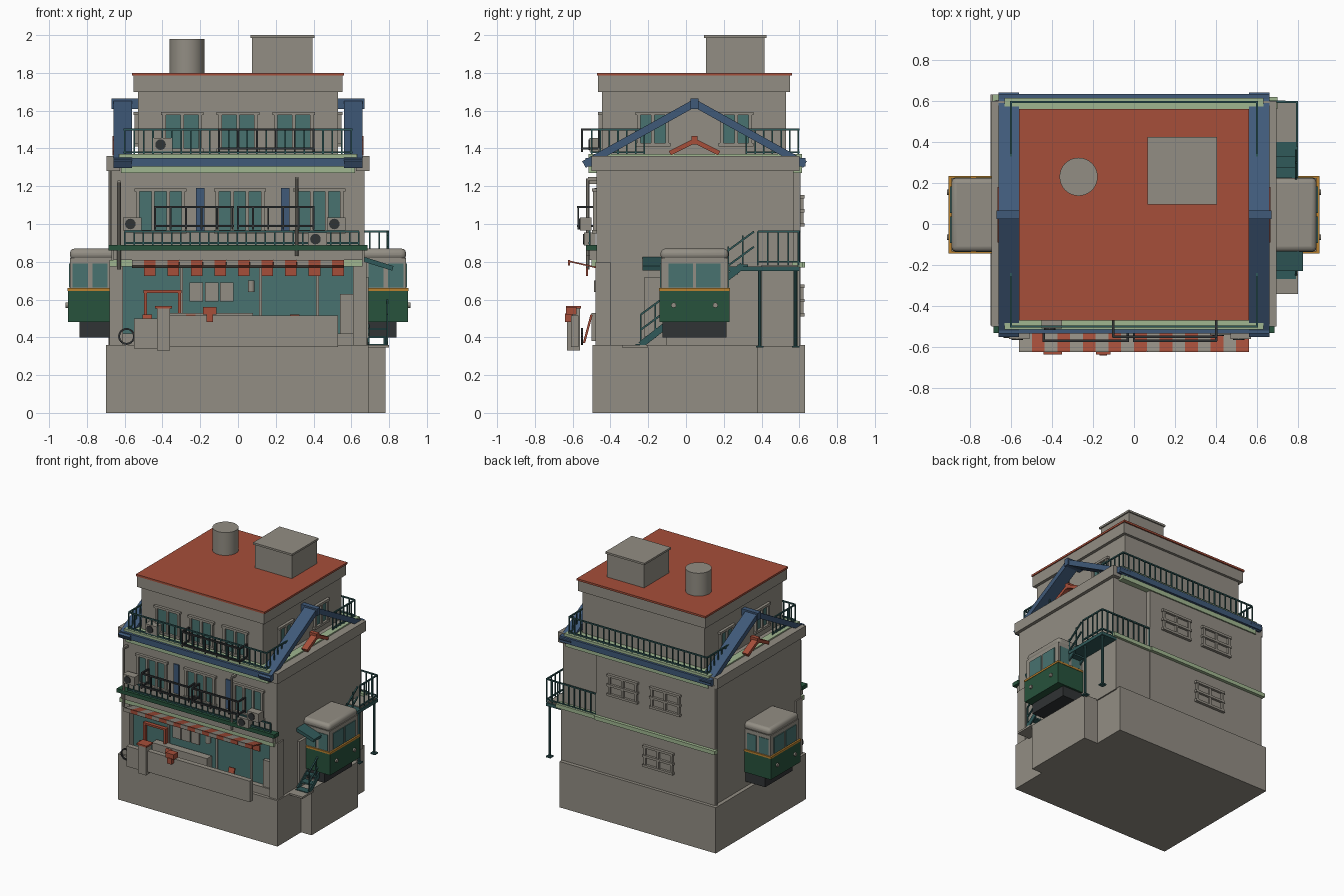
import bpy, bmesh, math
from mathutils import Matrix, Vector

cube = bpy.data.objects.get("Cube")
if cube:
    bpy.data.objects.remove(cube)


def material(name, *rgb):
    mat = bpy.data.materials.new(name)
    mat.use_nodes = True
    mat.diffuse_color = (*rgb, 1)
    mat.node_tree.nodes["Principled BSDF"].inputs["Base Color"].default_value = (*rgb, 1)
    return mat


stone = material("warm grey stone", .29, .27, .23)
red = material("brick red", .38, .077, .042)
glass = material("teal glass", .065, .17, .16)
blue = material("slate blue", .05, .1, .19)
mint = material("pale green", .35, .47, .28)
green = material("dark green", .02, .085, .045)
amber = material("amber", .48, .22, .03)
iron = material("teal iron", .03, .1, .1)
black = material("charcoal", .03, .033, .035)


class Part:
    """One named object gathered from boxes, bars and cylinders."""

    def __init__(self, name, mat, turn=0):
        self.name, self.mats, self.turn = name, [mat], turn
        self.bm = bmesh.new()

    def paint(self, verts, mat):
        mat = mat or self.mats[0]
        if mat not in self.mats:
            self.mats.append(mat)
        for face in {f for v in verts for f in v.link_faces}:
            face.material_index = self.mats.index(mat)

    def box(self, x, y, z, mat=None):
        size = Matrix.Diagonal([b - a for a, b in (x, y, z)] + [1])
        mid = Matrix.Translation([(a + b) / 2 for a, b in (x, y, z)])
        self.paint(bmesh.ops.create_cube(self.bm, size=1, matrix=mid @ size)["verts"], mat)
        return self

    def bar(self, p, q, wide=.01, thick=None, mat=None):
        p, q = Vector(p), Vector(q)
        spin = (q - p).to_track_quat("X", "Z").to_matrix().to_4x4()
        size = Matrix.Diagonal(((q - p).length, wide, thick or wide, 1))
        where = Matrix.Translation((p + q) / 2) @ spin @ size
        self.paint(bmesh.ops.create_cube(self.bm, size=1, matrix=where)["verts"], mat)
        return self

    def drum(self, p, q, r, mat=None, sides=24):
        p, q = Vector(p), Vector(q)
        spin = (q - p).to_track_quat("Z", "Y").to_matrix().to_4x4()
        made = bmesh.ops.create_cone(self.bm, cap_ends=True, segments=sides, radius1=r, radius2=r,
                                     depth=(q - p).length, matrix=Matrix.Translation((p + q) / 2) @ spin)
        self.paint(made["verts"], mat)
        return self

    def rail(self, path, low, high, gap=.05, wide=.01):
        for a, b in zip(path, path[1:]):
            a, b = Vector((*a, 0)), Vector((*b, 0))
            for h in (low + .02, high):
                self.bar(a + Vector((0, 0, h)), b + Vector((0, 0, h)), wide)
            n = max(1, round((b - a).length / gap))
            for i in range(n + 1):
                x, y, _ = a.lerp(b, i / n)
                self.bar((x, y, low), (x, y, high), wide * .8)
        return self

    def window(self, mid, wall, z, wide, panes=2, pane=None, cross=False):
        low, high = z
        a, b = mid - wide / 2, mid + wide / 2
        t = .018
        self.box((a, b), (-wall - .004, -wall + .01), z, pane or glass)
        for i in range(panes + 1):
            x = a + i * wide / panes
            self.box((x - t / 2, x + t / 2), (-wall - .018, -wall + .01), z)
        for h in (low, high) + (((low + high) / 2,) if cross else ()):
            self.box((a - t, b + t), (-wall - .022, -wall + .01), (h - t / 2, h + t / 2))

    def done(self, bevel=0, smooth=False):
        self.bm.transform(Matrix.Rotation(self.turn, 4, "Z"))
        mesh = bpy.data.meshes.new(self.name)
        self.bm.to_mesh(mesh)
        self.bm.free()
        for mat in self.mats:
            mesh.materials.append(mat)
        obj = bpy.data.objects.new(self.name, mesh)
        bpy.context.collection.objects.link(obj)
        if bevel:
            mod = obj.modifiers.new("rounded", "BEVEL")
            mod.width, mod.segments = bevel, 3
        if smooth:
            bpy.context.view_layer.objects.active = obj
            obj.select_set(True)
            bpy.ops.object.shade_smooth_by_angle()
            obj.select_set(False)


def span(half, mid=0):
    return mid - half, mid + half


# Foundation and main walls
base = Part("foundation", stone).box((-.7, .69), (-.495, .38), (0, .36))
base.box((-.7, .66), (.3, .63), (0, .36)).box((.6, .78), (-.2, .38), (0, .36)).done()
walls = Part("main_walls", stone).box(span(.67), (-.42, .57), (.35, .8))
walls.box(span(.67), (-.475, .57), (.79, 1.36)).box((-.67, .36), (.5, .605), (.35, 1.3))
for s in (-1, 1):
    walls.box(span(.035, s * .645), (-.48, -.4), (.35, .8))
    walls.box(span(.035, s * .66), (-.5, .6), (1.28, 1.36))
walls.box((.36, .67), (.5, .6), (.35, .78)).done()

# Shop front
shop = Part("shop_front", stone).box(span(.61), (-.43, -.415), (.36, .79), glass)
shop.box(span(.62), (-.47, -.41), (.35, .42))
for x in (-.3, .12, .42):
    shop.box(span(.008, x), (-.44, -.41), (.4, .79))
shop.box((.54, .61), (-.46, -.42), (.4, .63))
for x in (-.22, -.14, -.06):
    shop.box(span(.036, x), (-.45, -.44), (.59, .69))
for x in (-.49, -.31):
    shop.box(span(.008, x), (-.47, -.44), (.42, .65), red)
shop.box((-.5, -.3), (-.47, -.44), (.635, .65), red)
shop.box((-.4, .08), (-.5, -.44), (.38, .53))
shop.drum((.07, -.47, .64), (.07, -.47, .7), .018).done()

# Counter, red caps, planters and bicycle wheel
counter = Part("front_counter", stone).box((-.55, -.36), (-.6, -.56), (.34, .5))
counter.box((-.37, .53), (-.61, -.57), (.35, .515)).box((-.43, -.36), (-.63, -.56), (.33, .555))
counter.box((-.44, -.35), (-.635, -.555), (.552, .565), red)
counter.box(span(.018, -.15), (-.64, -.6), (.48, .525), red).box(span(.035, -.15), (-.635, -.58), (.52, .56), red)
for x in (-.48, -.25, .3):
    counter.bar((x, -.54, .37), (x, -.5, .52), .05, .012, red)
counter.done()
wheel = Part("bicycle_wheel", black)
ring = [(-.59 + .04 * math.cos(a), -.55, .405 + .04 * math.sin(a)) for a in [i * math.tau / 16 for i in range(17)]]
for a, b in zip(ring, ring[1:]):
    wheel.bar(a, b, .01)
wheel.done()

# Striped awning with hanging flaps
awning = Part("striped_awning", stone)
count = 18
for i in range(count):
    x = -.56 + (i + .5) * 1.12 / count
    shade = red if i % 2 else stone
    awning.bar((x, -.475, .77), (x, -.62, .803), 1.12 / count, .008, shade)
    awning.box(span(.031, x), (-.625, -.615), (.78, .81), shade)
    if i % 2:
        awning.box(span(.031, x), (-.53, -.52), (.725, .77), red)
awning.done()

# Ledges around the building
ledge = Part("floor_ledges", mint).box((-.68, .66), (-.5, -.47), (.775, .81))
ledge.box(span(.66), (-.51, -.47), (.81, .86), stone).box(span(.685), (-.53, -.47), (.86, .89), green)
ledge.box((-.69, .36), (.59, .63), (.77, .8)).box((.36, .7), (.56, .62), (.77, .8)).done()
eaves = Part("eaves", mint)
for s, wall in ((-1, -.47), (1, .57)):
    for half, depth, z, mat in ((.62, .045, (1.27, 1.305), mint), (.66, .063, (1.305, 1.35), blue),
                                (.63, .045, (1.345, 1.37), mint)):
        eaves.box(span(half), sorted((wall - s * .06, wall + s * depth)), z, mat)
    eaves.box(span(.03, s * .6), (-.5, .6), (1.34, 1.37))
eaves.done()

# Top storey and roof
Part("top_storey", stone).box(span(.53), (-.445, .53), (1.35, 1.71)).box(span(.553), (-.465, .55), (1.7, 1.79)).done()
Part("flat_roof", red).box(span(.56), (-.47, .56), (1.785, 1.8)).done()
Part("water_tank", stone).drum((-.27, .23, 1.79), (-.27, .23, 1.98), .093, sides=32).done(smooth=True)
hut = Part("roof_hut", stone).box((.075, .395), (.105, .415), (1.79, 1.99))
hut.box((.065, .405), (.095, .425), (1.985, 2)).done()

# Windows
front = Part("front_windows", stone)
for s in (-1, 0, 1):
    front.window(s * .42 + .01, .475, (.96, 1.18), .24, 3)
    front.window(s * .295, .445, (1.39, 1.585), .19)
for x in (-.2, .25):
    front.box(span(.022, x), (-.484, -.47), (.96, 1.19), blue)
front.done()
back = Part("back_windows", stone, math.pi)
for x, z in ((-.12, 1.07), (.25, 1.07), (.19, .595)):
    back.window(x, .605, span(.075, z), .23, pane=stone, cross=True)
back.done()

for s, side in ((1, "right"), (-1, "left")):
    turn, mid = s * math.pi / 2, s * .045
    # Gable rafters, ridge, small red gable and side windows
    gable = Part(side + "_gable", blue, turn)
    for d in (-1, 1):
        gable.bar((mid + d * .585, -.61, 1.315), (mid, -.61, 1.64), .1, .04)
        gable.bar((mid + d * .13, -.64, 1.375), (mid, -.64, 1.44), .05, .025, red)
    gable.box(span(.02, mid), (-.67, -.53), (1.61, 1.665))
    gable.box(span(.016, mid), (-.665, -.6), (1.42, 1.465), red).done()
    pair = Part(side + "_windows", stone, turn)
    for d in (-1, 1):
        pair.window(mid + d * .22, .53, (1.42, 1.585), .15)
    pair.done()
    # Tram car emerging from the wall
    Part(side + "_tram_chassis", black, turn).box(span(.17, mid), (-.84, -.6), (.4, .49)).done()
    tram = Part(side + "_tram_body", green, turn).box(span(.185, mid), (-.9, -.6), (.48, .645))
    tram.box(span(.188, mid), (-.903, -.6), (.645, .66), amber)
    tram.box(span(.178, mid), (-.89, -.6), (.66, .82), stone)
    for d in (-1, 1):
        tram.box(span(.064, mid + d * .073), (-.896, -.88), (.665, .79), glass)
        tram.drum((mid + d * .11, -.89, .57), (mid + d * .11, -.912, .57), .014, stone, 12)
        for y in (-.835, -.73):
            tram.box(span(.004, mid + d * .178), span(.04, y), (.665, .79), glass)
    tram.done()
    Part(side + "_tram_roof", stone, turn).box(span(.18, mid), (-.89, -.6), (.81, .87)).done(.025, True)

# Terrace railings
terrace = Part("terrace_railing", iron)
for s in (-1, 1):
    terrace.rail([(s * .6, -.22), (s * .6, -.5), (0, -.5)], 1.36, 1.5)
    terrace.rail([(s * .6, .32), (s * .6, .595), (0, .595)], 1.36, 1.5)
terrace.done()
Part("lower_balcony_railing", iron).rail([(-.6, -.51), (.64, -.51)], .88, .96).done()
cage = Part("balcony_cages", black)
cage.rail([(-.1, -.46), (-.1, -.55), (.4, -.55), (.4, -.46)], 1.38, 1.5, .1, .012)
for a, b in ((-.44, -.03), (.0, .4)):
    cage.rail([(a, -.48), (a, -.57), (b, -.57), (b, -.48)], .97, 1.09, .08, .012)
cage.done()

# Pipes and air conditioners
pipes = Part("pipes", stone)
for x, low, high in ((.31, .83, 1.24), (-.63, .76, 1.22)):
    pipes.drum((x, -.52, low), (x, -.52, high), .01, sides=10).bar((x, -.52, high), (x, -.46, high), .018)
pipes.drum((-.675, .59, .36), (-.675, .59, 1.28), .012, sides=10).done()
cooler = Part("air_conditioners", stone)
for x, y, z in ((-.56, -.53, 1), (.52, -.53, 1), (.42, -.51, .92), (-.4, -.48, 1.42)):
    cooler.box(span(.05, x), span(.03, y), span(.035, z))
    cooler.drum((x - .01, y - .036, z), (x - .01, y, z), .028, black, 16)
cooler.done()

# Side staircase with landing, platform and railing
stairs = Part("side_staircase", iron).box((.67, .8), (-.34, -.2), (.345, .36), stone)
start, end = Vector((0, -.24, .36)), Vector((0, .3, .78))
for i in range(11):
    step = start.lerp(end, i / 10)
    stairs.box((.69, .79), span(.028, step.y), span(.006, step.z))
for x in (.69, .79):
    stairs.bar(start + Vector((x, 0, 0)), end + Vector((x, 0, 0)), .01, .035)
for h in (.08, .16):
    stairs.bar(start + Vector((.79, 0, h)), end + Vector((.79, .06, h + .02)))
for i in range(8):
    step = start.lerp(end, i / 7) + Vector((.79, 0, 0))
    stairs.bar(step, step + Vector((0, 0, .16)), .008)
stairs.box((.66, .8), (.22, .6), (.75, .775)).box((.67, .79), (.4, .59), (.775, .782), stone)
stairs.rail([(.795, .38), (.795, .595), (.36, .6)], .78, .96)
for y in (.39, .58):
    stairs.drum((.78, y, .35), (.78, y, .76), .01, sides=10).box(span(.02, .78), span(.02, y), (.345, .355))
stairs.done()
door = Part("side_door", stone).box((.66, .69), (-.22, -.1), (.36, .72))
door.bar((.66, -.15, .815), (.82, -.15, .765), .16, .025, iron).done()
